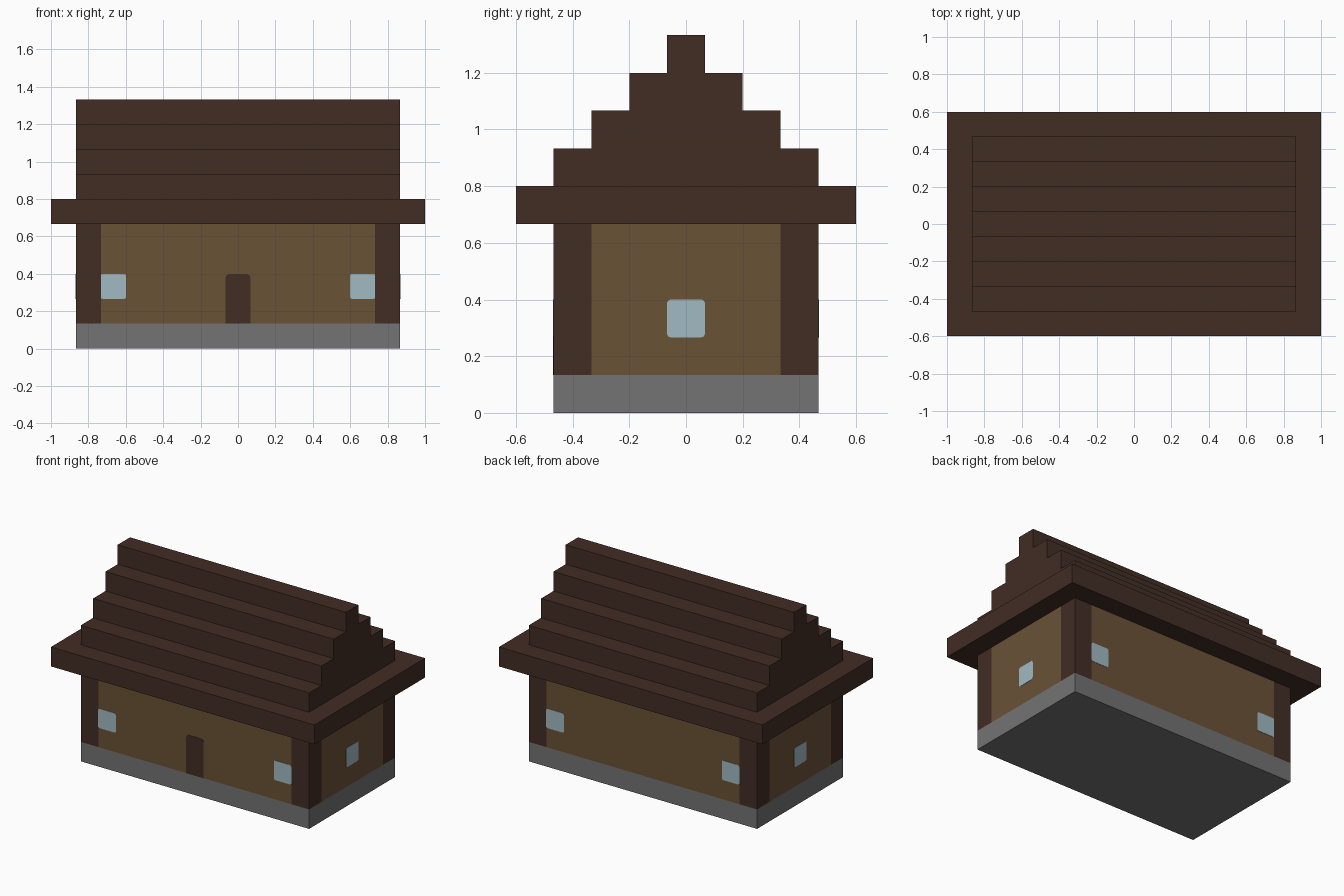
import bpy, bmesh, math
from mathutils import Matrix, Vector

cube = bpy.data.objects.get("Cube")
if cube:
    bpy.data.objects.remove(cube, do_unlink=True)

U = 2 / 15  # building module
HX, HY = 6.5 * U, 3.5 * U  # half size of the body


def material(name, rgb):
    lin = [((c / 255 + 0.055) / 1.055) ** 2.4 for c in rgb] + [1]
    m = bpy.data.materials.new(name)
    m.use_nodes = True
    m.diffuse_color = lin
    m.node_tree.nodes["Principled BSDF"].inputs["Base Color"].default_value = lin
    return m


stone = material("grey stone", (115, 115, 115))
timber = material("dark timber", (66, 45, 36))
plaster = material("tan wall", (106, 82, 54))
glass = material("pale blue glass", (160, 186, 194))


def finish(name, bm, mat):
    me = bpy.data.meshes.new(name)
    bm.to_mesh(me)
    bm.free()
    me.materials.append(mat)
    ob = bpy.data.objects.new(name, me)
    bpy.context.collection.objects.link(ob)
    return ob


def box(name, mat, x, y, z):
    """Box spanning the (low, high) ranges x, y and z."""
    bm = bmesh.new()
    mid = Vector([sum(r) / 2 for r in (x, y, z)])
    size = [r[1] - r[0] for r in (x, y, z)]
    bmesh.ops.create_cube(bm, size=1, matrix=Matrix.Translation(mid) @ Matrix.Diagonal((*size, 1)))
    return finish(name, bm, mat)


def plate(name, mat, loc, turn, width, height, top_r, low_r):
    """Thin rounded plate standing on loc, facing -y before the turn about z."""
    bm = bmesh.new()
    w = width / 2
    corners = [(w - top_r, height - top_r, top_r, 0), (top_r - w, height - top_r, top_r, 90),
               (low_r - w, low_r, low_r, 180), (w - low_r, low_r, low_r, 270)]
    pts = []
    for cx, cz, r, start in corners:
        for a in ((start, start + 45, start + 90) if r else (start,)):
            t = math.radians(a)
            pts.append((cx + r * math.cos(t), 0, cz + r * math.sin(t)))
    face = bm.faces.new([bm.verts.new(p) for p in pts])
    ext = bmesh.ops.extrude_face_region(bm, geom=[face])
    moved = [g for g in ext["geom"] if isinstance(g, bmesh.types.BMVert)]
    bmesh.ops.translate(bm, verts=moved, vec=(0, -0.002, 0))
    bmesh.ops.recalc_face_normals(bm, faces=bm.faces)
    ob = finish(name, bm, mat)
    ob.location = loc
    ob.rotation_euler.z = math.radians(turn)


# Foundation
box("foundation", stone, (-HX, HX), (-HY, HY), (0, U))

# Walls between the corner posts
wall_z = (U, 5 * U)
box("front_wall", plaster, (U - HX, HX - U), (-HY, U - HY), wall_z)
box("back_wall", plaster, (U - HX, HX - U), (HY - U, HY), wall_z)
box("left_wall", plaster, (HX - U, HX), (U - HY, HY - U), wall_z)
box("right_wall", plaster, (-HX, U - HX), (U - HY, HY - U), wall_z)

# Corner posts
for side, sx in (("left", 1), ("right", -1)):
    for end, sy in (("front", -1), ("back", 1)):
        box(f"{end}_{side}_post", timber, sorted((sx * HX, sx * (HX - U))),
            sorted((sy * HY, sy * (HY - U))), wall_z)

# Overhanging eave and stepped roof
box("roof_eave", timber, (-1, 1), (-4.5 * U, 4.5 * U), (5 * U, 6 * U))
for i in range(4):
    half = (3.5 - i) * U
    box(f"roof_step_{i + 1}", timber, (-HX, HX), (-half, half), ((6 + i) * U, (7 + i) * U))

# Windows on all four sides
for side, s in (("left", 1), ("right", -1)):
    plate(f"{side}_window", glass, (s * HX, 0, 2 * U), s * 90, U, U, 0.012, 0.012)
    plate(f"front_{side}_window", glass, (s * 5 * U, -HY, 2 * U), 0, U, U, 0.008, 0.008)
    plate(f"back_{side}_window", glass, (s * 5 * U, HY, 2 * U), 180, U, U, 0.008, 0.008)

# Front door
plate("front_door", timber, (0, -HY, U), 0, U, 2 * U, 0.022, 0)
